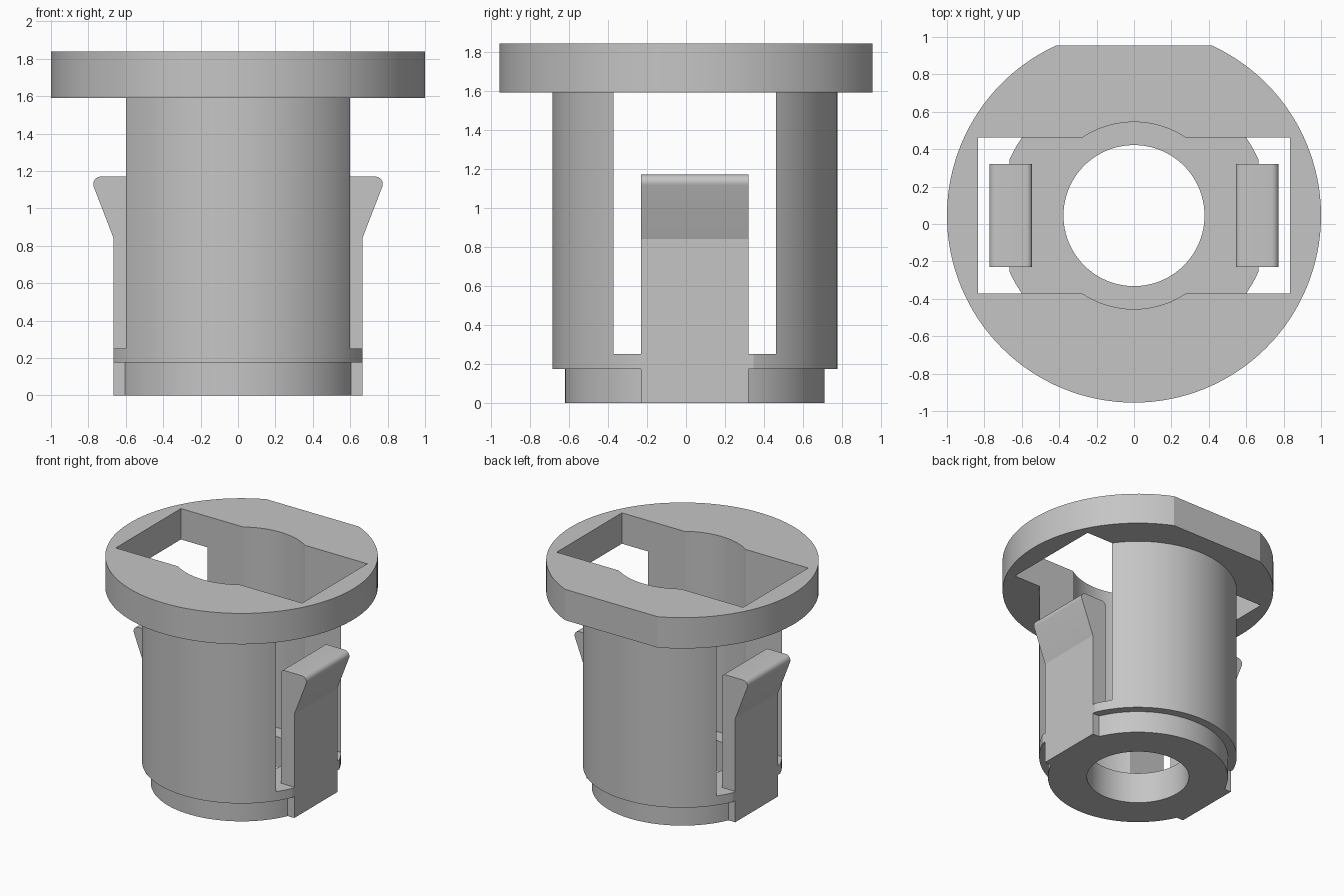
import bpy
import bmesh
from math import cos, sin, radians, pi

cube = bpy.data.objects.get("Cube")
if cube:
    bpy.data.objects.remove(cube, do_unlink=True)

CY = 0.045      # y of the round axis
SEG = 128

grey = bpy.data.materials.new("light_grey_plastic")
grey.use_nodes = True
colour = (0.56, 0.56, 0.56, 1)
grey.diffuse_color = colour
grey.node_tree.nodes["Principled BSDF"].inputs["Base Color"].default_value = colour


def finish(name, bm):
    bmesh.ops.recalc_face_normals(bm, faces=bm.faces)
    mesh = bpy.data.meshes.new(name)
    bm.to_mesh(mesh)
    bm.free()
    mesh.materials.append(grey)
    ob = bpy.data.objects.new(name, mesh)
    bpy.context.collection.objects.link(ob)
    return ob


def extrude(name, points, offset):
    """Closed prism from a planar outline."""
    bm = bmesh.new()
    face = bm.faces.new([bm.verts.new(p) for p in points])
    top = bmesh.ops.extrude_face_region(bm, geom=[face])["geom"]
    bmesh.ops.translate(bm, vec=offset, verts=[v for v in top if isinstance(v, bmesh.types.BMVert)])
    return finish(name, bm)


def box(name, x0, x1, y0, y1, z0, z1):
    return extrude(name, [(x0, y0, z0), (x1, y0, z0), (x1, y1, z0), (x0, y1, z0)], (0, 0, z1 - z0))


def lathe(name, profile):
    """Solid of revolution from (radius, z) points, closed by end caps."""
    bm = bmesh.new()
    rings = [[bm.verts.new((r * cos(2 * pi * i / SEG), CY + r * sin(2 * pi * i / SEG), z))
              for i in range(SEG)] for r, z in profile]
    for a, b in zip(rings, rings[1:]):
        for i in range(SEG):
            j = (i + 1) % SEG
            bm.faces.new((a[i], a[j], b[j], b[i]))
    bm.faces.new(rings[0])
    bm.faces.new(rings[-1])
    return finish(name, bm)


def select(ob):
    bpy.ops.object.select_all(action="DESELECT")
    ob.select_set(True)
    bpy.context.view_layer.objects.active = ob


def cut(ob, cutter):
    mod = ob.modifiers.new("cut", "BOOLEAN")
    mod.operation = "DIFFERENCE"
    mod.solver = "EXACT"
    mod.object = cutter
    select(ob)
    bpy.ops.object.modifier_apply(modifier=mod.name)
    bpy.data.objects.remove(cutter, do_unlink=True)


def smooth(ob):
    select(ob)
    bpy.ops.object.shade_smooth_by_angle(angle=radians(20))


# Housing: stepped foot, sleeve and wide flange
housing = lathe("flanged_housing", [(0.665, 0), (0.665, 0.175), (0.73, 0.175),
                                    (0.73, 1.59), (1, 1.59), (1, 1.84)])
# Flat at the back of the flange
cut(housing, box("flange_flat", -1, 1, 0.955, 1.5, 1, 2))
# Flats beside the clips on the foot
for s in (-1, 1):
    cut(housing, box("foot_flat", *sorted((s * 0.665, s * 0.9)), -1, 1, -0.1, 1))
# Cross slot, wide bore and floor hole
cut(housing, box("slot", -0.835, 0.835, CY - 0.417, CY + 0.417, 0.25, 2))
cut(housing, lathe("bore", [(0.5, 0.25), (0.5, 2)]))
cut(housing, lathe("floor_hole", [(0.377, -0.1), (0.377, 1)]))
smooth(housing)


def arc(cx, cz, r, a0, a1, n=8):
    angles = [radians(a0 + (a1 - a0) * i / n) for i in range(n + 1)]
    return [(cx + r * cos(a), cz + r * sin(a)) for a in angles]


# Snap clips with rounded hooks
outline = [(0.545, 0), (0.665, 0), (0.665, 0.84)]
outline += arc(0.734, 1.13, 0.04, -21, 90) + arc(0.575, 1.14, 0.03, 90, 180)
for name, s in (("left_clip", 1), ("right_clip", -1)):
    clip = extrude(name, [(s * x, CY - 0.275, z) for x, z in outline], (0, 0.55, 0))
    smooth(clip)
